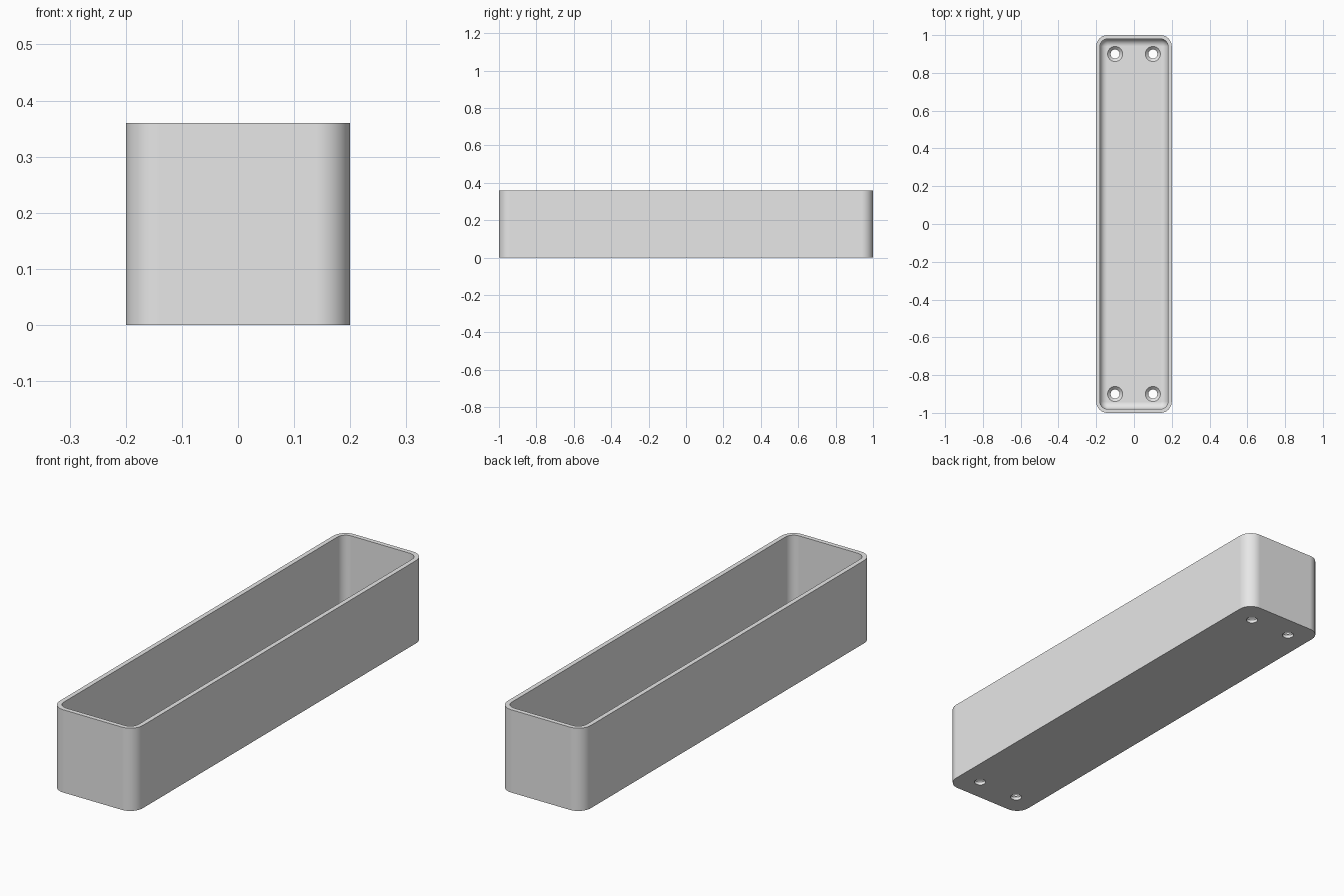
import bpy, bmesh
from math import sin, cos, pi, radians

if "Cube" in bpy.data.objects:
    bpy.data.objects.remove(bpy.data.objects["Cube"], do_unlink=True)

HALF_X, HALF_Y, HEIGHT = 0.2, 1.0, 0.36
CORNER, WALL, FLOOR, FILLET = 0.06, 0.02, 0.03, 0.038
HOLE, SINK = 0.024, 0.04

grey = bpy.data.materials.new("light grey")
grey.use_nodes = True
grey.diffuse_color = (0.8, 0.8, 0.8, 1)
grey.node_tree.nodes["Principled BSDF"].inputs["Base Color"].default_value = (0.8, 0.8, 0.8, 1)


def rounded_rect(inset, z, steps=12):
    """Rounded rectangle outline, offset inwards from the outer wall."""
    r = CORNER - inset
    points = []
    for quarter, (sx, sy) in enumerate([(1, 1), (-1, 1), (-1, -1), (1, -1)]):
        for i in range(steps + 1):
            a = (quarter + i / steps) * pi / 2
            points.append((sx * (HALF_X - CORNER) + r * cos(a),
                           sy * (HALF_Y - CORNER) + r * sin(a), z))
    return points


def circle(x, y, r, z, steps=40):
    return [(x + r * cos(2 * pi * i / steps), y + r * sin(2 * pi * i / steps), z)
            for i in range(steps)]


def add_skin(bm, outlines):
    """Closed solid running through a list of matching outlines."""
    rings = [[bm.verts.new(p) for p in outline] for outline in outlines]
    for a, b in zip(rings, rings[1:]):
        for i in range(len(a)):
            j = (i + 1) % len(a)
            bm.faces.new((a[i], a[j], b[j], b[i]))
    bm.faces.new(rings[0][::-1])
    bm.faces.new(rings[-1])


def make_object(name, bm):
    bmesh.ops.recalc_face_normals(bm, faces=bm.faces)
    mesh = bpy.data.meshes.new(name)
    bm.to_mesh(mesh)
    bm.free()
    mesh.materials.append(grey)
    obj = bpy.data.objects.new(name, mesh)
    bpy.context.collection.objects.link(obj)
    return obj


# Tray: outer wall, rim, inner wall, then a fillet down to the floor
bm = bmesh.new()
outlines = [rounded_rect(0, 0), rounded_rect(0, HEIGHT), rounded_rect(WALL, HEIGHT)]
for i in range(11):
    a = i / 10 * pi / 2
    outlines.append(rounded_rect(WALL + FILLET * (1 - cos(a)),
                                 FLOOR + FILLET * (1 - sin(a))))
add_skin(bm, outlines)
tray = make_object("tray", bm)

# Countersunk screw holes near the four corners
bm = bmesh.new()
for x in (-0.1, 0.1):
    for y in (-0.9, 0.9):
        add_skin(bm, [circle(x, y, HOLE, -0.05),
                      circle(x, y, HOLE, FLOOR - (SINK - HOLE)),
                      circle(x, y, SINK + 0.01, FLOOR + 0.01)])
cutter = make_object("screw_hole_cutter", bm)
cutter.hide_render = True

cut = tray.modifiers.new("screw holes", 'BOOLEAN')
cut.operation = 'DIFFERENCE'
cut.solver = 'EXACT'
cut.object = cutter

# Bake the cut, drop the cutter and shade smooth with sharp edges kept
bpy.context.view_layer.update()
evaluated = tray.evaluated_get(bpy.context.evaluated_depsgraph_get())
mesh = bpy.data.meshes.new_from_object(evaluated)
tray.modifiers.clear()
tray.data = mesh
bpy.data.objects.remove(cutter, do_unlink=True)
mesh.shade_smooth()
mesh.set_sharp_from_angle(angle=radians(30))
weighted = tray.modifiers.new("weighted normals", 'WEIGHTED_NORMAL')
weighted.keep_sharp = True
